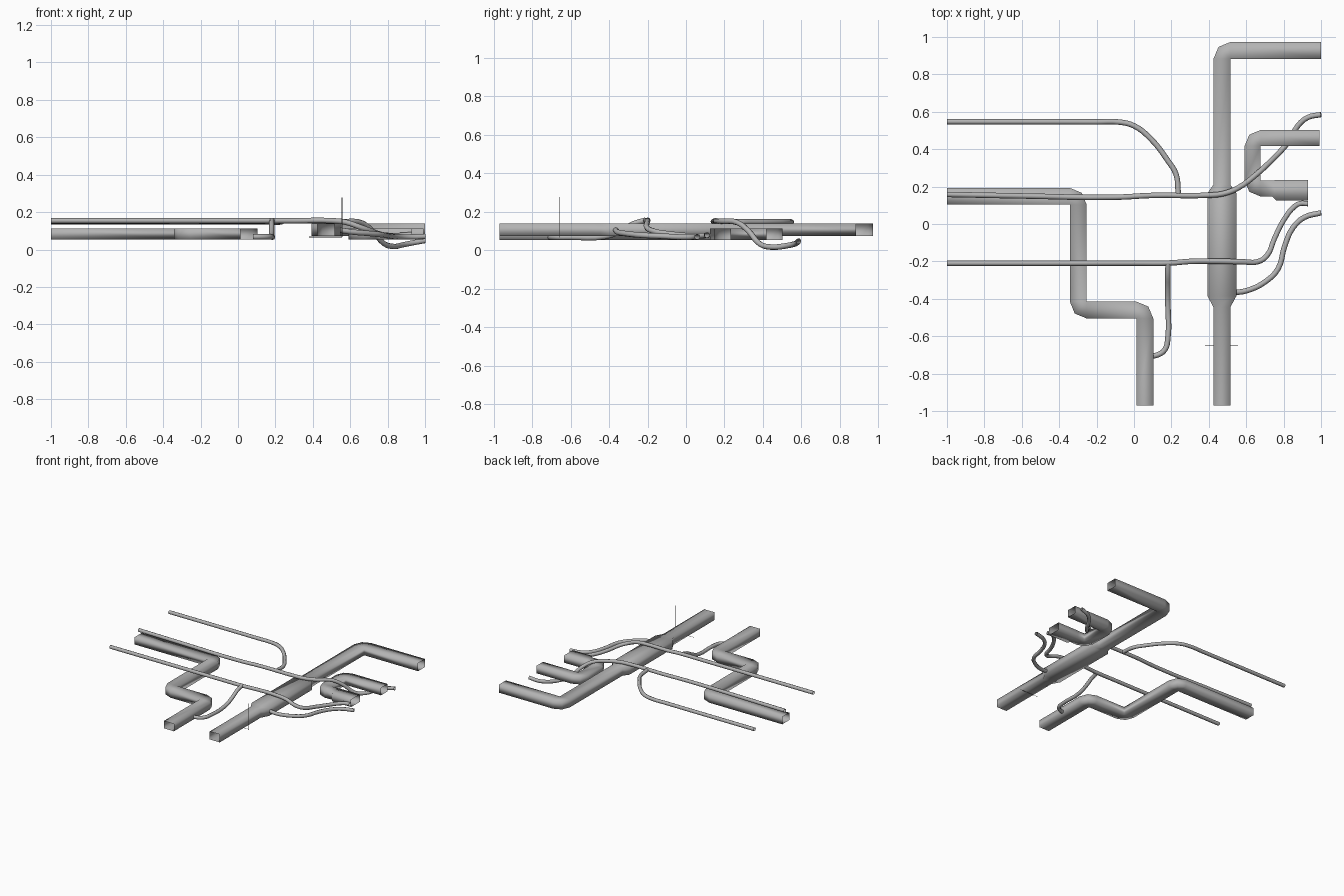
import bpy, bmesh, math
from mathutils import Vector

if "Cube" in bpy.data.objects:
    bpy.data.objects.remove(bpy.data.objects["Cube"])

# Dark grey metal
metal = bpy.data.materials.new("dark_grey_metal")
metal.diffuse_color = (.45, .45, .45, 1)
metal.use_nodes = True
metal.node_tree.nodes["Principled BSDF"].inputs["Base Color"].default_value = metal.diffuse_color


def finish(ob):
    """Link one object, shade it smooth all over and colour it."""
    bpy.context.collection.objects.link(ob)
    bpy.ops.object.select_all(action='DESELECT')
    bpy.context.view_layer.objects.active = ob
    ob.select_set(True)
    if ob.type == 'CURVE':
        bpy.ops.object.convert(target='MESH')
    bpy.ops.object.shade_smooth()
    ob = bpy.context.view_layer.objects.active
    ob.data.materials.clear()
    ob.data.materials.append(metal)


def duct(name, pts, z0, z1):
    """Open-ended rectangular duct along (x, y, width) points; bends pivot on the inner corner."""
    sections = []
    n = len(pts)
    for i, (x, y, w) in enumerate(pts):
        p = Vector((x, y))
        d0 = (p - Vector(pts[i - 1][:2])).normalized() if i else None
        d1 = (Vector(pts[i + 1][:2]) - p).normalized() if i < n - 1 else None
        d0, d1 = d0 or d1, d1 or d0
        h = w / 2
        turn = d0.x * d1.y - d0.y * d1.x
        n0, n1 = Vector((-d0.y, d0.x)), Vector((-d1.y, d1.x))
        if abs(turn) > 0.9:
            s = 1 if turn > 0 else -1
            pivot = p + (n0 + n1) * h * s
            for t in (n0, (n0 + n1).normalized(), n1):
                outer = pivot - t * w * s
                sections.append((pivot, outer) if s > 0 else (outer, pivot))
        else:
            # straight runs stay square to the main axis
            a = Vector((0, 1 if d0.x > 0 else -1)) if abs(d0.x) > abs(d0.y) else \
                Vector((-1 if d0.y > 0 else 1, 0))
            sections.append((p + a * h, p - a * h))
    bm = bmesh.new()
    rings = [[bm.verts.new((q.x, q.y, z)) for q, z in ((l, z0), (r, z0), (r, z1), (l, z1))]
             for l, r in sections]
    for a, b in zip(rings, rings[1:]):
        for k in range(4):
            j = (k + 1) % 4
            bm.faces.new((a[j], a[k], b[k], b[j]))
    bmesh.ops.remove_doubles(bm, verts=bm.verts, dist=0.0005)
    # orient outwards: the topmost faces must point up
    bm.normal_update()
    top = max(bm.faces, key=lambda f: f.calc_center_median().z)
    if top.normal.z < 0:
        bmesh.ops.reverse_faces(bm, faces=bm.faces)
    me = bpy.data.meshes.new(name)
    bm.to_mesh(me)
    bm.free()
    finish(bpy.data.objects.new(name, me))


def pipe(name, pts, r=0.0145, kind='BEZIER', sides=2):
    """Round pipe swept through 3D points."""
    cu = bpy.data.curves.new(name, 'CURVE')
    cu.dimensions = '3D'
    cu.bevel_depth, cu.bevel_resolution = r, sides
    cu.resolution_u = 4
    sp = cu.splines.new(kind)
    if kind == 'BEZIER':
        sp.bezier_points.add(len(pts) - 1)
        for bp, co in zip(sp.bezier_points, pts):
            bp.co = co
            bp.handle_left_type = bp.handle_right_type = 'AUTO'
    else:
        sp.points.add(len(pts) - 1)
        for p, co in zip(sp.points, pts):
            p.co = (*co, 1)
    finish(bpy.data.objects.new(name, cu))


# Rectangular ducts
duct("main_duct", [(.470, -.97, .09), (.470, -.445, .09), (.470, -.385, .155), (.470, .165, .155),
                   (.470, .21, .09), (.470, .928, .09), (1, .928, .09)], .073, .138)
duct("left_duct", [(-1, .148, .09), (-.298, .148, .09), (-.298, -.46, .09),
                   (.058, -.46, .09), (.058, -.97, .09)], .053, .113)
duct("right_duct", [(.993, .46, .085), (.634, .46, .085), (.634, .19, .085), (.74, .19, .085),
                    (.76, .18, .11), (.93, .18, .11)], .053, .113)

# Long pipes
pipe("rear_pipe", [(-1, .547, .147), (-.2, .546, .147), (-.08, .545, .147), (0, .525, .147),
                   (.09, .455, .147), (.18, .34, .147), (.225, .265, .147), (.237, .16, .15)])
pipe("middle_pipe", [(-1, .158, .15), (-.6, .15, .15), (-.1, .143, .15), (.1, .153, .152),
                     (.4, .154, .153), (.48, .163, .152), (.56, .195, .15), (.66, .27, .143),
                     (.72, .325, .1), (.78, .385, .032), (.83, .445, .0165), (.88, .53, .025),
                     (.93, .57, .035), (1, .585, .048)])
pipe("front_pipe", [(-1, -.21, .154), (0, -.209, .154), (.2, -.208, .154), (.3, -.2, .154),
                    (.5, -.2, .154), (.58, -.202, .145), (.66, -.202, .117), (.71, -.17, .1),
                    (.75, -.08, .085), (.8, .02, .076), (.86, .095, .076), (.89, .11, .078),
                    (.93, .108, .08)])

# Branch pipes
pipe("side_branch_pipe", [(.53, -.367, .107), (.6, -.357, .095), (.7, -.31, .086), (.77, -.24, .079),
                          (.805, -.12, .073), (.85, -.02, .068), (.91, .035, .067), (1, .06, .07)])
pipe("riser_branch_pipe", [(.08, -.705, .068), (.12, -.702, .068), (.165, -.672, .068), (.181, -.61, .068),
                           (.181, -.42, .072), (.181, -.34, .1), (.181, -.27, .138), (.182, -.21, .156)])

# Thin marker wires around the main duct
pipe("cross_wire", [(.38, -.65, .067), (.556, -.65, .067)], .0015, 'POLY', 0)
pipe("upright_wire", [(.556, -.655, .066), (.556, -.655, .278)], .0014, 'POLY', 0)
